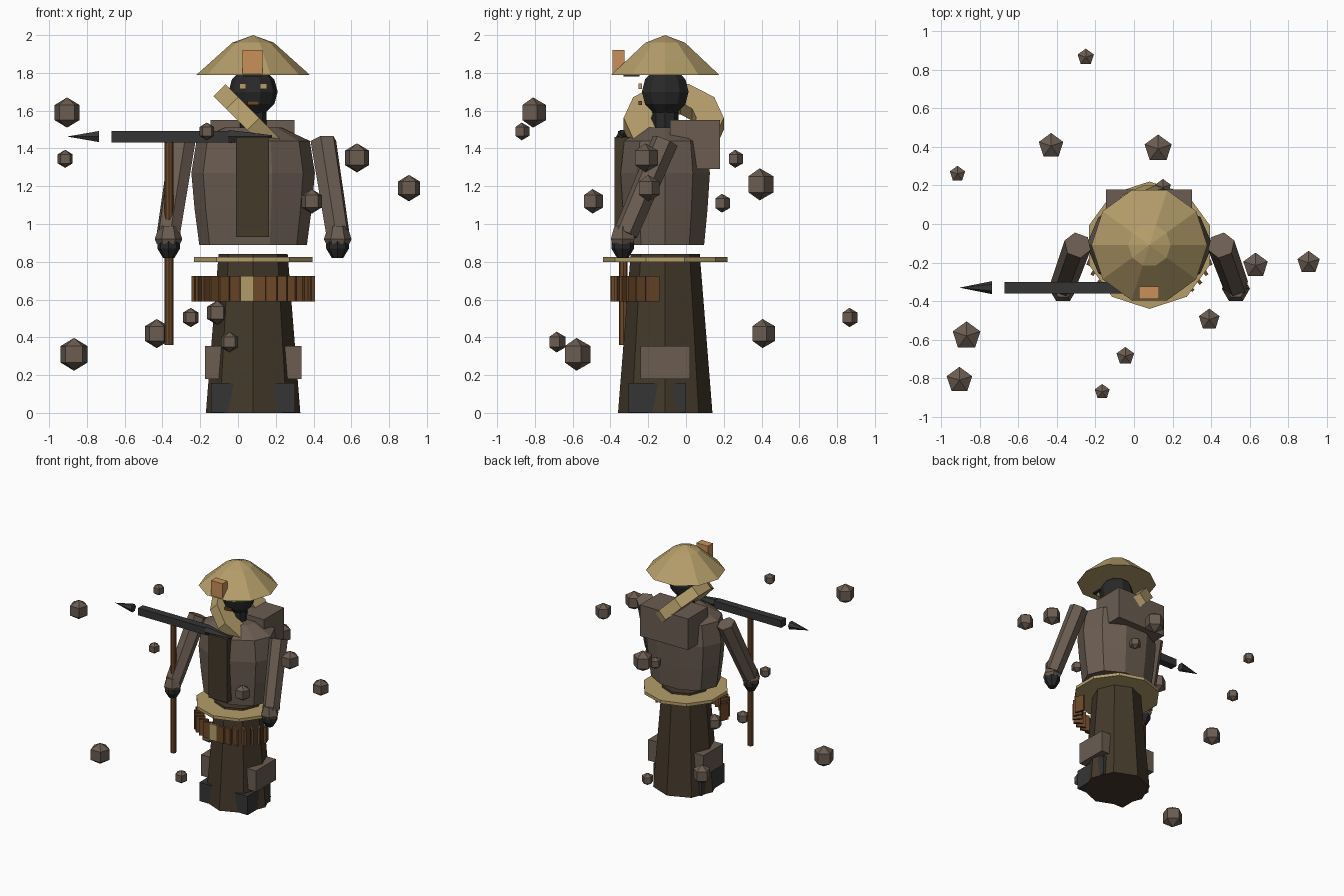
import bpy, bmesh, math
from mathutils import Vector, Matrix

if "Cube" in bpy.data.objects:
    bpy.data.objects.remove(bpy.data.objects["Cube"])

CX, CY = 0.08, -0.11  # body axis


def mat(name, rgb):
    m = bpy.data.materials.new(name)
    m.diffuse_color = (*rgb, 1)
    m.use_nodes = True
    m.node_tree.nodes["Principled BSDF"].inputs["Base Color"].default_value = m.diffuse_color
    return m


STRAW = mat("straw", (0.46, 0.34, 0.145))
STONE = mat("stone_brown", (0.145, 0.108, 0.083))
CLOTH = mat("dark_cloth", (0.058, 0.041, 0.024))
METAL = mat("dark_metal", (0.036, 0.036, 0.037))
BLACK = mat("charcoal", (0.022, 0.022, 0.023))
ORANGE = mat("orange", (0.58, 0.28, 0.10))
WOOD = mat("wood", (0.15, 0.065, 0.022))


def finish(name, bm, material, matrix=None):
    if matrix is not None:
        bmesh.ops.transform(bm, matrix=matrix, verts=bm.verts)
    bmesh.ops.recalc_face_normals(bm, faces=bm.faces)
    me = bpy.data.meshes.new(name)
    bm.to_mesh(me)
    bm.free()
    me.materials.append(material)
    ob = bpy.data.objects.new(name, me)
    bpy.context.collection.objects.link(ob)
    return ob


def box(name, x, y, z, material):
    """Box from (min, max) ranges."""
    bm = bmesh.new()
    bmesh.ops.create_cube(bm, size=1)
    c = [(r[0] + r[1]) / 2 for r in (x, y, z)]
    s = [r[1] - r[0] for r in (x, y, z)]
    return finish(name, bm, material, Matrix.Translation(c) @ Matrix.Diagonal((*s, 1)))


def lathe(name, profile, n, material, matrix, phase=0.0, closed=False):
    """Revolve (radius, height) points; radius 0 makes a pole, open ends are capped."""
    bm = bmesh.new()
    rings = []
    for r, h in profile:
        if r == 0:
            rings.append([bm.verts.new((0, 0, h))] * n)
        else:
            rings.append([bm.verts.new((r * math.cos(phase + i * math.tau / n),
                                        r * math.sin(phase + i * math.tau / n), h))
                          for i in range(n)])
    pairs = list(zip(rings, rings[1:]))
    if closed:
        pairs.append((rings[-1], rings[0]))
    for a, b in pairs:
        for i in range(n):
            j = (i + 1) % n
            vs = list(dict.fromkeys((a[i], a[j], b[j], b[i])))
            bm.faces.new(vs)
    if not closed:
        for ring, p in ((rings[0], profile[0]), (rings[-1], profile[-1])):
            if p[0]:
                bm.faces.new(ring)
    return finish(name, bm, material, matrix)


def at(x, y, z):
    return Matrix.Translation((x, y, z))


def along(a, b):
    """Frame at a with z pointing to b, and the distance."""
    a, b = Vector(a), Vector(b)
    d = b - a
    return at(*a) @ d.to_track_quat('Z', 'Y').to_matrix().to_4x4(), d.length


def rod(name, a, b, r1, r2, n, material, phase=0.0):
    m, l = along(a, b)
    return lathe(name, [(r1, 0), (r2, l)], n, material, m, phase)


UP = math.pi / 2
body = at(CX, CY, 0)

# Robe, waist disc, torso
lathe("robe", [(0.25, 0), (0.183, 0.84)], 8, CLOTH, body)
lathe("waist_disc", [(0.33, 0.80), (0.33, 0.825)], 10, STRAW, body, UP)
lathe("torso", [(0.285, 0.89), (0.31, 1.08), (0.327, 1.27), (0.30, 1.44), (0.15, 1.51)],
      10, STONE, body @ Matrix.Diagonal((1, 0.76, 1, 1)))

# Head, hat and face
head = [(0, -0.13)] + [(0.13 * math.sin(k * math.pi / 6), -0.13 * math.cos(k * math.pi / 6))
                       for k in range(1, 6)] + [(0, 0.13)]
lathe("head", head, 10, BLACK, at(CX, CY, 1.70))
lathe("neck", [(0.07, 1.48), (0.07, 1.60)], 8, BLACK, body)
lathe("hat", [(0.30, 1.79), (0.215, 1.866), (0.11, 1.96), (0, 2.0)], 10, STRAW, body)
box("hat_badge", (0.025, 0.13), (-0.39, -0.325), (1.795, 1.92), ORANGE)
box("visor", (0.03, 0.13), (-0.33, -0.245), (1.78, 1.79), BLACK)
for s in (-1, 1):
    x = CX + s * 0.055
    box("eye", (x - 0.018, x + 0.018), (-0.252, -0.232), (1.715, 1.744), STRAW)
box("mouth", (CX - 0.03, CX + 0.03), (-0.252, -0.232), (1.63, 1.65), WOOD)

# Slanted scarf ring around the neck
lathe("scarf", [(0.265, -0.045), (0.265, 0.045), (0.12, 0.045), (0.12, -0.045)], 10, STRAW,
      at(CX, -0.065, 1.53) @ Matrix.Rotation(math.radians(45), 4, 'Y'), UP, closed=True)

# Backpack and chest panel
box("backpack", (-0.145, 0.30), (-0.085, 0.18), (1.29, 1.55), STONE)
box("chest_panel", (-0.01, 0.165), (-0.378, -0.30), (0.93, 1.46), CLOTH)

# Arms, cuffs, hands, hip plates and feet on both sides
for s in (-1, 1):
    X = lambda d: CX + s * d
    shoulder = (X(0.372), -0.11, 1.44)
    wrist = (X(0.448), -0.32, 0.95)
    rod("arm", shoulder, wrist, 0.072, 0.066, 6, STONE)
    lathe("cuff", [(0.062, 0.895), (0.073, 0.92), (0.05, 0.99)], 6, STONE,
          at(X(0.448), -0.335, 0))
    lathe("hand", [(0.03, 0.82), (0.06, 0.87), (0.06, 0.91)], 8, BLACK,
          at(X(0.447), -0.335, 0))
    box("hip_plate", sorted((X(0.15), X(0.255))), (-0.24, 0.02), (0.18, 0.355), STONE)
    box("foot", sorted((X(0.06), X(0.222))), (-0.305, 0.0), (0.001, 0.158), METAL)

# Belt of thin plates along the front arc
N = 14
for i in range(N):
    a = math.radians(-70 + 140 * i / (N - 1))
    p = box("belt_plate", (-0.037, 0.037), (-0.009, 0.009), (-0.067, 0.067),
            STRAW if i == N // 2 - 1 else WOOD)
    p.location = (CX + 0.325 * math.sin(a), -0.07 - 0.32 * math.cos(a), 0.658)
    p.rotation_euler.z = -a

# Pole and horizontal weapon
rod("pole", (-0.365, -0.332, 0.36), (-0.365, -0.332, 1.45), 0.023, 0.023, 8, WOOD)
rod("weapon_bar", (-0.67, -0.33, 1.463), (-0.05, -0.33, 1.463), 0.043, 0.043, 4, METAL,
    math.pi / 4)
rod("weapon_tail", (-0.05, -0.33, 1.463), (0.18, -0.345, 1.463), 0.04, 0.008, 6, METAL)
m, l = along((-0.735, -0.33, 1.463), (-0.905, -0.33, 1.463))
lathe("weapon_tip", [(0.034, 0), (0, l)], 6, METAL, m)

# Floating rocks: x, y, z, radius
ROCKS = [(-0.905, -0.81, 1.59, 0.08), (-0.915, 0.26, 1.345, 0.048),
         (-0.165, -0.87, 1.49, 0.047), (0.63, -0.215, 1.35, 0.077),
         (0.905, -0.20, 1.19, 0.07), (0.39, -0.495, 1.12, 0.065),
         (-0.43, 0.405, 0.42, 0.077), (-0.25, 0.865, 0.505, 0.051),
         (-0.11, -0.22, 0.53, 0.065), (-0.868, -0.58, 0.31, 0.087),
         (-0.045, -0.685, 0.375, 0.055), (0.125, 0.39, 1.21, 0.085),
         (0.15, 0.19, 1.11, 0.05)]
for x, y, z, r in ROCKS:
    lathe("rock", [(0, -r), (0.866 * r, -r / 2), (0.866 * r, r / 2), (0, r)],
          5, STONE, at(x, y, z), UP)
